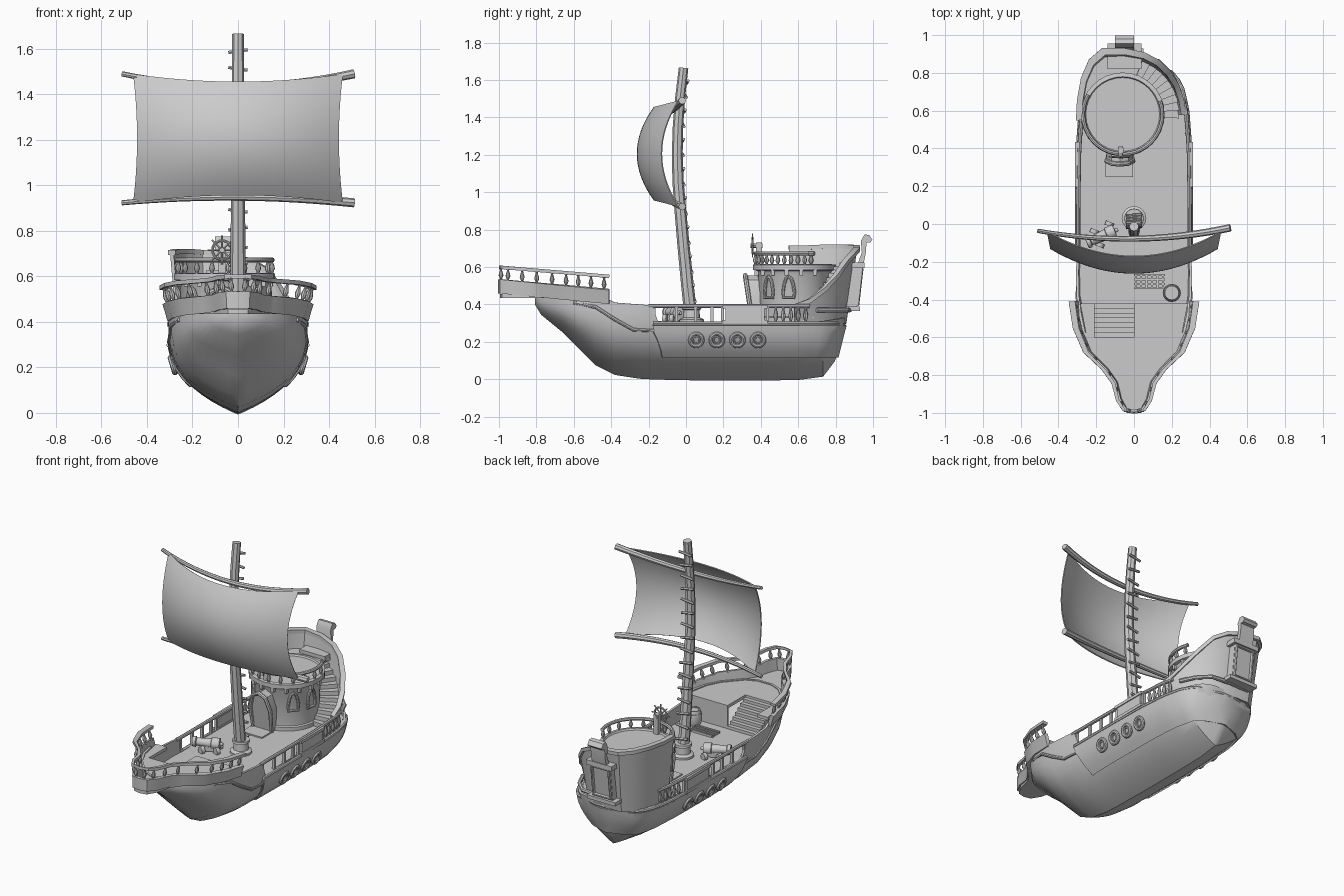
import bpy, bmesh, math
from mathutils import Vector as V

if "Cube" in bpy.data.objects:
    bpy.data.objects.remove(bpy.data.objects["Cube"])

def mesh(name, verts, faces, thick=0):
    me = bpy.data.meshes.new(name)
    me.from_pydata([tuple(v) for v in verts], [], faces)
    bm = bmesh.new(); bm.from_mesh(me)
    bmesh.ops.remove_doubles(bm, verts=bm.verts, dist=1e-5)
    bmesh.ops.recalc_face_normals(bm, faces=bm.faces)
    bm.to_mesh(me); bm.free()
    o = bpy.data.objects.new(name, me)
    bpy.context.collection.objects.link(o)
    if thick:
        m = o.modifiers.new("thickness", 'SOLIDIFY'); m.thickness = thick; m.offset = 0
    return o

def grid(name, rows, thick=0, wrap=False, caps=()):
    n = len(rows[0])
    f = [(i*n+j, i*n+(j+1) % n, (i+1)*n+(j+1) % n, (i+1)*n+j)
         for i in range(len(rows)-1) for j in range(n if wrap else n-1)]
    f += [tuple(range(i*n, i*n+n)) for i in caps]
    return mesh(name, [v for r in rows for v in r], f, thick)

def turned(name, a, b, prof, n=10):
    a, d = V(a), V(b)-V(a)
    q = d.to_track_quat('Z', 'Y')
    rows = [[a+d*t+q @ V((r*math.cos(k*math.tau/n), r*math.sin(k*math.tau/n), 0)) for k in range(n)] for t, r in prof]
    return grid(name, rows, wrap=True, caps=(0, len(rows)-1))

def rod(name, a, b, r, n=8):
    return turned(name, a, b, [(0, r), (1, r)], n)

def spindle(name, a, b, r=.013):
    return turned(name, a, b, [(0, r*.8), (.12, r*.45), (.4, r), (.6, r*.8), (.85, r*.4), (1, r*.7)], 8)

def prism(name, loop, off):
    n = len(loop); a = [V(p) for p in loop]
    return grid(name, [a, [p+V(off) for p in a]], wrap=True, caps=(0, 1))

def box(name, x0, x1, y0, y1, z0, z1):
    return prism(name, [(x0, y0, z0), (x1, y0, z0), (x1, y1, z0), (x0, y1, z0)], (0, 0, z1-z0))

def tube(name, pts, r, cyclic=False, taper=None):
    c = bpy.data.curves.new(name, 'CURVE'); c.dimensions = '3D'
    s = c.splines.new('POLY'); s.points.add(len(pts)-1)
    for i, p in enumerate(pts):
        s.points[i].co = (*p, 1)
        s.points[i].radius = taper(i/(len(pts)-1)) if taper else 1
    s.use_cyclic_u = cyclic
    c.bevel_depth = r; c.bevel_resolution = 2; c.use_fill_caps = True
    o = bpy.data.objects.new(name, c); bpy.context.collection.objects.link(o)

def lerp_table(tab, y):
    y = min(max(y, tab[0][0]), tab[-1][0])
    for p, q in zip(tab, tab[1:]):
        if y <= q[0]:
            t = (y-p[0])/(q[0]-p[0])
            return [a+(b-a)*t for a, b in zip(p[1:], q[1:])]

# hull stations: y, keel height, top height, half width
ST = [(-.80, .40, .46, .05), (-.77, .35, .46, .12), (-.66, .26, .46, .22), (-.57, .17, .46, .265), (-.48, .08, .46, .285),
      (-.38, .03, .41, .298), (-.25, .01, .40, .30), (-.18, .006, .395, .297), (-.15, .005, .31, .295), (.1, 0, .30, .295),
      (.4, 0, .30, .29), (.6, .003, .30, .275), (.73, .02, .31, .245), (.79, .10, .32, .205), (.82, .19, .325, .18), (.84, .29, .33, .15)]

def hx(y, z):
    zk, zt, w = lerp_table(ST, y)
    s = min(max((z-zk)/(.43-zk), 0), 1)
    return w*(1-(1-s)**3.4)

rows = []
for y, zk, zt, w in ST:
    row = []
    for k in range(-10, 11):
        z = zk+(zt-zk)*abs(k/10)**1.4
        row.append((math.copysign(hx(y, z), k), y, z))
    rows.append(row)
grid("hull", rows, .014, caps=(0, len(rows)-1))

# raised side planking wrapped round the stern
rows = []
for i in range(6):
    z = .12+.17*i/5
    y0, y1 = -.12-(z-.12)*.35, .797+.043*i/5
    half = [(hx(y0+(y1-y0)*t, z)+.01, y0+(y1-y0)*t+.01*t, z) for t in [k/24 for k in range(25)]]
    rows.append(half+[(-x, y, zz) for x, y, zz in reversed(half)])
grid("side_planking", rows, .018)
ys = [-.18+1.02*k/24 for k in range(25)]
edge = [(hx(y, .3)+.012, y+.004, .298) for y in ys]
tube("wale", edge+[(-x, y, z) for x, y, z in reversed(edge)], .011)

# decks
ys = [-.43+1.26*k/20 for k in range(21)]
grid("main_deck", [[(-hx(y, .3)+.004, y, .302), (hx(y, .3)-.004, y, .302)] for y in ys], .01)
BOW = [(.312, -.41), (.292, -.55), (.24, -.68), (.15, -.77), (.1, -.84), (.078, -.93), (.045, -.985), (0, -.995)]
FULL = BOW+[(-x, y) for x, y in reversed(BOW[:-1])]
rise = lambda y: (-.41-y)/.59*.055
prism("foredeck", [(.27, -.6, .435)]+[(x, y, .435) for x, y in FULL if y < -.6]+[(-.27, -.6, .435)], (0, 0, .02))
prism("forecastle_floor", [(0, -.6, .435), (.25, -.6, .435), (.285, -.42, .435), (0, -.42, .435)], (0, 0, .02))
prism("forecastle_bulkhead", [(0, -.42, .3), (.27, -.42, .3), (.285, -.42, .44), (0, -.42, .44)], (0, -.012, 0))
prism("forecastle_side", [(-.21, -.6, .435), (-.25, -.6, .435), (-.285, -.42, .435), (-.21, -.42, .435)], (0, 0, .02))
for i in range(7):
    box("bow_step", -.21, 0, -.6+.026*i, -.574+.026*i, .3, .44-.019*i)

# bow bulwark with rail
grid("bow_bulwark", [[(x*k, y, z+rise(y)) for x, y in FULL] for k, z in ((.96, .405), (1.0, .45), (1.03, .48))], .022)
grid("bow_rail", [[(x*k+math.copysign(e, x)*(x != 0), y-e*.4*(y < -.8), .55+rise(y)*.9) for x, y in FULL]
                  for k, e in ((1.0, 0), (1.07, .012))], .018)
for s in (-1, 1):
    for (xa, ya), (xb, yb) in zip(BOW, BOW[1:]):
        m = 2 if abs(yb-ya) > .1 else 1
        for k in range(m):
            t = (k+.4)/m; x, y = xa+(xb-xa)*t, ya+(yb-ya)*t
            spindle("bow_baluster", (s*x, y, .475+rise(y)), (s*(x*1.04+.006), y, .545+rise(y)*.9))
    # curved trim on the bow flank
    trim = [(-.6, .41), (-.48, .385), (-.38, .32), (-.28, .265), (-.17, .26), (-.14, .2), (-.12, .12)]
    tube("bow_trim", [(s*(hx(y, z)+.006), y, z) for y, z in trim], .01)
    # waist railing
    tube("waist_rail", [(s*(lerp_table(ST, y)[2]), y, .392) for y in [-.2+.86*k/12 for k in range(13)]], .011)
    for y in (-.17, -.05, .05, .14, .195, .435):
        box("waist_post", s*.29-.008, s*.29+.008, y-.008, y+.008, .3, .39)
    for y in (.48, .52, .56, .60, .64):
        x = s*lerp_table(ST, y)[2]
        spindle("waist_baluster", (x, y, .3), (x, y, .39))
    box("waist_panel", s*.298-.008, s*.298+.008, .21, .42, .315, .38)
    for z in (.308, .388):
        box("panel_frame", s*.298-.014, s*.298+.014, .195, .435, z-.009, z+.009)
    # portholes
    for y in (.055, .165, .275, .385):
        ring = lambda r: [(s*(hx(y, .21)+.024+.3*r*math.sin(a)), y+r*math.cos(a), .21+r*math.sin(a))
                          for a in [k*math.tau/20 for k in range(20)]]
        tube("porthole_ring", ring(.033), .011, True)
        tube("porthole_inner_ring", ring(.018), .005, True)

# mast, collar and rungs
MAST = [(.3, .03), (.5, .008), (.7, -.012), (.9, -.03), (1.05, -.042), (1.2, -.047), (1.35, -.043), (1.5, -.032), (1.665, -.013)]
tube("mast", [(0, y, z) for z, y in MAST], .035, taper=lambda t: 1-.27*t)
turned("mast_collar", (0, .03, 0), (0, .03, 1), [(.3, .065), (.32, .065), (.33, .045), (.37, .042), (.375, .052), (.39, .05)], 16)
for i in range(16):
    z = .42+.078*i; y = lerp_table(MAST, z)[0]; s = 1 if i % 2 else -1
    rod("mast_rung", (-.042, y+.027, z-.006*s), (.042, y+.033, z+.006*s), .008, 6)

# sail and yards
grid("sail", [[(u*(.46-.018*(1-v*v)), -.04-.13*(1-u*u)-.09*(1-v*v), 1.206+v*(.282-.034*(1-u*u)))
               for u in [k/12-1 for k in range(25)]] for v in [k/8-1 for k in range(17)]], .006)
for nm, ze, zm in (("top_yard", 1.49, 1.435), ("bottom_yard", .923, .948)):
    tube(nm, [(.51*u, -.078+.05*u*u+.008*u, zm+(ze-zm)*u*u) for u in [k/8-1 for k in range(17)]], .016,
         taper=lambda t: .7+.55*t)

# round stern cabin
CX, CY = -.06, .58
pol = lambda a, r, z: (CX+r*math.cos(math.radians(a)), CY+r*math.sin(math.radians(a)), z)
turned("cabin", (CX, CY, 0), (CX, CY, 1),
       [(.3, .2), (.33, .2), (.335, .19), (.56, .195), (.58, .205), (.585, .222), (.612, .222), (.615, .2), (.605, .195)], 32)
tube("cabin_rail", [pol(a, .21, .672) for a in range(150, 381, 10)], .011)
for a in range(155, 380, 20):
    spindle("cabin_baluster", pol(a, .21, .61), pol(a, .21, .67))
for a in range(150, 400, 22):
    p = pol(a, .207, .575); box("corbel", p[0]-.01, p[0]+.01, p[1]-.01, p[1]+.01, .555, .59)
for a in (-136, -44, -9):
    W = [(-8, .435), (8, .435), (9, .465), (7, .51), (4, .538), (0, .55), (-4, .538), (-7, .51), (-9, .465)]
    tube("cabin_window", [pol(a+d, .2, z) for d, z in W], .009, True)

# doorway under the wheel
D = [(-.14, .3), (-.01, .3), (-.005, .45), (-.03, .53), (-.075, .555), (-.12, .53), (-.145, .45)]
prism("door", [(x, .355-.15*(z-.3), z) for x, z in D], (0, .09, 0))
tube("door_frame", [(x, .355-.15*(z-.3), z) for x, z in D], .013, True)
box("door_step", -.15, -.005, .25, .35, .3, .315)

# steering wheel
hub = (-.07, .355, .715)
tube("wheel_rim", [(hub[0]+.042*math.cos(a), .355, hub[2]+.042*math.sin(a)) for a in [k*math.tau/20 for k in range(20)]], .006, True)
for k in range(8):
    a = k*math.tau/8
    rod("wheel_spoke", hub, (hub[0]+.064*math.cos(a), .355, hub[2]+.064*math.sin(a)), .004, 6)
rod("wheel_hub", (-.07, .345, .715), (-.07, .41, .715), .012)
box("wheel_stand", -.085, -.055, .375, .405, .6, .73)

# spiral stairs
for i in range(11):
    a, b, z = i*90/11-4, (i+1)*90/11-4, .335+.026*i
    prism("spiral_step", [pol(a, .18, z-.06), pol(a, .3, z-.06), pol(b, .3, z-.06), pol(b, .18, z-.06)], (0, 0, .06))

# stern castle wall: x, y, top height
W = [(-.29, .55, .695), (-.285, .65, .695), (-.265, .76, .70), (-.225, .85, .70), (-.16, .905, .695), (-.05, .905, .685),
     (.05, .885, .66), (.12, .85, .62), (.175, .80, .545), (.22, .735, .47), (.248, .66, .41), (.262, .58, .38)]
inn = lambda k: [(x*(.88+.12*k), CY+(y-CY)*(.83+.17*k), .3+(h-.3)*k) for x, y, h in W]
grid("stern_wall", [inn(k/4) for k in range(5)], .016)
grid("stern_wall_cap", [[(x*k, CY+(y-CY)*(k+.02), h+.01) for x, y, h in W] for k in (.95, 1.06)], .022)
prism("quarter_deck", [(x*.97, CY+(y-CY)*.97, .585) for x, y, h in W[:7]]+[(-.06, .6, .585)], (0, 0, .018))

# stern bay window, ledge and curled crest
B = [(.8, .385), (.91, .385), (.935, .6), (.8, .6)]
prism("stern_bay", [(-.12, y, z) for y, z in B], (.14, 0, 0))
tube("bay_frame", [(x, y, z) for x, y, z in ((-.11, .915, .4), (.01, .915, .4), (.01, .937, .59), (-.11, .937, .59))], .012, True)
box("bay_sill", -.15, .05, .8, .93, .365, .388)
box("bay_roof", -.14, .04, .82, .955, .595, .625)
led = [(-.24, .7), (-.2, .79), (-.13, .86), (0, .875), (.13, .86), (.2, .79), (.24, .7)]
tube("stern_ledge", [(x, y, .37) for x, y in led], .013)
C = [(.92, .62), (.94, .68), (.935, .74), (.955, .775), (.98, .77), (.997, .745), (.985, .732), (.965, .73), (.962, .68), (.95, .62)]
prism("stern_crest", [(-.1, y, z) for y, z in C], (.1, 0, 0))

# cannon
turned("cannon", (-.1, -.035, .355), (-.25, -.1, .36),
       [(-.1, .008), (0, .012), (.02, .036), (.3, .036), (.32, .03), (.85, .023), (.88, .033), (1, .03), (1, .017), (.8, .017)], 14)
prism("cannon_carriage", [(-.1, -.065, .315), (-.19, -.105, .315), (-.21, -.055, .315), (-.12, -.012, .315)], (0, 0, .03))
for x, y in ((-.1, -.072), (-.18, -.11), (-.13, 0), (-.21, -.04)):
    rod("cannon_wheel", (x-.004, y-.01, .324), (x+.004, y+.01, .324), .023, 12)

# barrel and hatch grating
turned("barrel", (.2, -.365, .3), (.2, -.365, .4),
       [(0, .036), (.2, .042), (.2, .045), (.3, .047), (.5, .048), (.7, .047), (.8, .045), (.8, .042), (1, .037), (1, .03), (.95, .03)], 16)
for k in range(6):
    box("grating_bar", .004+.029*k, .014+.029*k, -.345, -.265, .3, .317)
for k in range(4):
    box("grating_slat", 0, .163, -.345+.023*k, -.335+.023*k, .3, .321)

bpy.ops.object.select_all(action='SELECT')
bpy.context.view_layer.objects.active = bpy.data.objects["hull"]
bpy.ops.object.convert(target='MESH')
bpy.ops.object.shade_smooth_by_angle(angle=math.radians(35))
